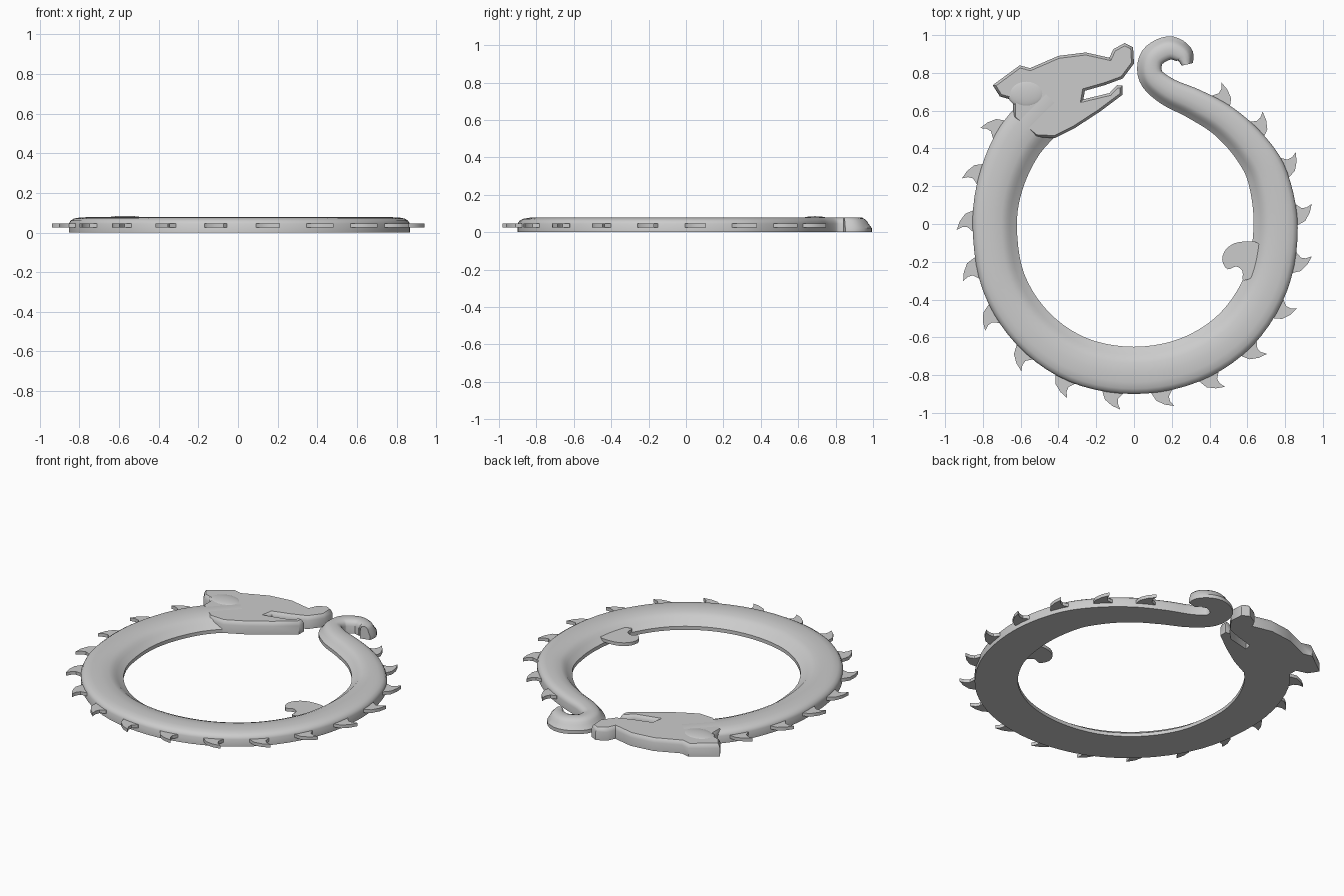
import bpy, bmesh, math
from mathutils import Vector

if "Cube" in bpy.data.objects:
    bpy.data.objects.remove(bpy.data.objects["Cube"])


def finish(bm, name, angle=35):
    bmesh.ops.recalc_face_normals(bm, faces=bm.faces)
    me = bpy.data.meshes.new(name)
    bm.to_mesh(me)
    bm.free()
    ob = bpy.data.objects.new(name, me)
    bpy.context.collection.objects.link(ob)
    bpy.ops.object.select_all(action='DESELECT')
    ob.select_set(True)
    bpy.context.view_layer.objects.active = ob
    bpy.ops.object.shade_smooth_by_angle(angle=math.radians(angle))
    return ob


def smooth_path(pts, steps, closed=False):
    """Catmull-Rom samples through the given points."""
    n, out = len(pts), []
    P = [Vector(p) for p in pts]
    get = (lambda i: P[i % n]) if closed else (lambda i: P[max(0, min(n - 1, i))])
    for i in range(n if closed else n - 1):
        a, b, c, d = (get(i + k) for k in (-1, 0, 1, 2))
        for s in range(steps):
            t = s / steps
            out.append(0.5 * (2 * b + (c - a) * t + (2 * a - 5 * b + 4 * c - d) * t * t
                              + (3 * b - a - 3 * c + d) * t ** 3))
    if not closed:
        out.append(P[-1])
    return out


def plate(bm, pts, z0, z1):
    """Extruded flat outline; returns the top face."""
    f = bm.faces.new([bm.verts.new((p[0], p[1], z0)) for p in pts])
    r = bmesh.ops.extrude_face_region(bm, geom=[f], use_keep_orig=True)
    top = [g for g in r['geom'] if isinstance(g, bmesh.types.BMFace)][0]
    for v in top.verts:
        v.co.z = z1
    return top


# Body: x, y, half width, from neck round to the curled tail
spine = [(-.42, .64, .13), (-.60, .45, .128), (-.705, .22, .121), (-.737, -.02, .117),
         (-.69, -.31, .118), (-.534, -.555, .121), (-.295, -.72, .124), (0, -.775, .125),
         (.295, -.72, .124), (.54, -.56, .122), (.70, -.31, .119), (.75, -.02, .117),
         (.71, .24, .107), (.62, .40, .097), (.48, .54, .087), (.32, .635, .08),
         (.18, .70, .073), (.09, .78, .066), (.095, .88, .064), (.185, .932, .062),
         (.262, .90, .052), (.282, .845, .03)]
path = smooth_path(spine, 5)
section = [(1, 0), (1, .045), (.93, .06), (.78, .071), (.5, .077), (.1, .078),
           (-.3, .073), (-.55, .061), (-.68, .047), (-1, .022), (-1, 0)]


def frame(i):
    a, b = path[max(0, i - 1)], path[min(len(path) - 1, i + 1)]
    t = Vector((b.x - a.x, b.y - a.y)).normalized()
    return Vector((path[i].x, path[i].y)), t, Vector((t.y, -t.x)), path[i].z


bm = bmesh.new()
rings = []
for i in range(len(path)):
    p, t, n, w = frame(i)
    rings.append([bm.verts.new((*(p + n * u * w), z)) for u, z in section])
for a, b in zip(rings, rings[1:]):
    for k in range(len(section)):
        j = (k + 1) % len(section)
        bm.faces.new((a[k], a[j], b[j], b[k]))
bm.faces.new(rings[0])
bm.faces.new(rings[-1])
finish(bm, "body")

# Back fins: evenly spaced hooked plates leaning toward the tail
fin = [(-.115, -.03), (-.105, 0), (-.09, .038), (-.05, .068), (-.005, .085),
       (-.02, .055), (-.02, .028), (.005, 0), (.005, -.03)]
bm = bmesh.new()
for k in range(17):
    ang = math.radians(147 + 17 * k)
    d = Vector((math.cos(ang), math.sin(ang)))
    cand = [i for i in range(4, len(path) - 30)]
    i = max(cand, key=lambda q: (Vector((path[q].x, path[q].y + .02))).normalized().dot(d))
    p, t, n, w = frame(i)
    # slide onto the exact angle
    r = Vector((path[i].x, path[i].y + .02)).length
    o = Vector((0, -.02)) + d * r
    side = Vector((-d.y, d.x))
    n = (n + d).normalized()
    side = Vector((-n.y, n.x))
    plate(bm, [o + n * (w + v) + side * u for u, v in fin], .025, .045)
finish(bm, "back_fins")

# Hooked fin on the inside of the ring
hook = [(.67, -.11), (.56, -.095), (.49, -.13), (.467, -.19), (.495, -.24), (.54, -.225),
        (.575, -.25), (.58, -.30), (.66, -.25)]
bm = bmesh.new()
plate(bm, smooth_path(hook, 3, True), .025, .045)
finish(bm, "inner_fin")

# Head: ear, brow, snout, open mouth, lower jaw, throat
head = [(-.64, .655), (-.71, .675), (-.748, .735), (-.605, .84), (-.55, .825), (-.40, .89),
        (-.255, .908), (-.13, .88), (-.11, .925), (-.05, .958), (-.005, .935), (0, .85),
        (-.06, .77), (-.155, .735), (-.26, .705), (-.268, .66), (-.13, .693), (-.09, .735),
        (-.06, .732), (-.06, .685), (-.18, .595), (-.31, .51), (-.42, .455), (-.52, .46),
        (-.64, .56)]
bm = bmesh.new()
top = plate(bm, head, 0, .052)
for width, rise in ((.006, .016), (.007, .009)):
    bmesh.ops.inset_region(bm, faces=[top], thickness=width, use_even_offset=True)
    for v in top.verts:
        v.co.z += rise
finish(bm, "head", 50)

# Low swelling of the brow
bm = bmesh.new()
bmesh.ops.create_uvsphere(bm, u_segments=24, v_segments=12, radius=1)
for v in bm.verts:
    v.co = Vector((-.57 + v.co.x * .1, .69 + v.co.y * .075, .068 + v.co.z * .017))
finish(bm, "brow")
